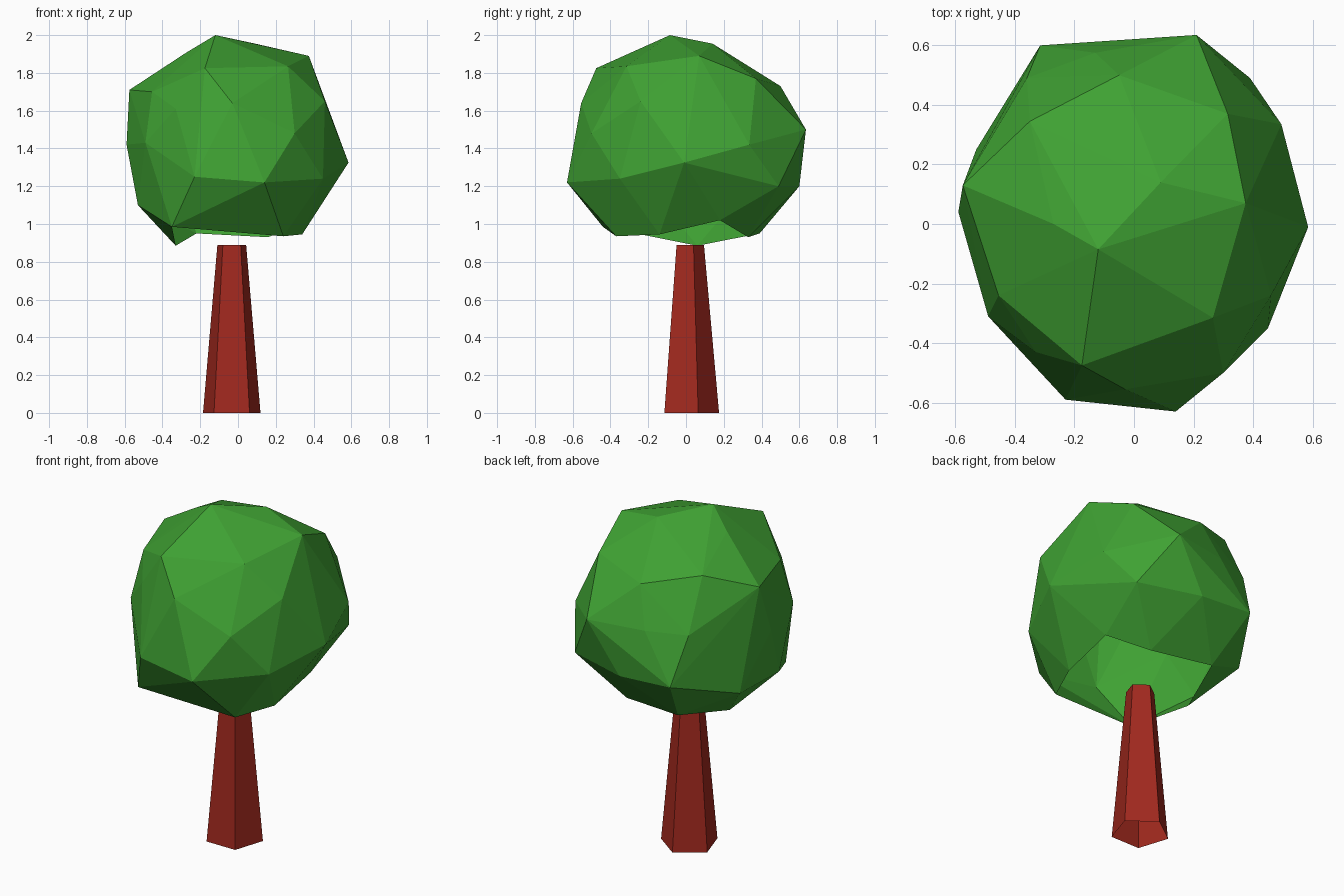
import bpy, bmesh
from math import radians
from mathutils import Matrix

if "Cube" in bpy.data.objects:
    bpy.data.objects.remove(bpy.data.objects["Cube"])


def finish(bm, name, color):
    mesh = bpy.data.meshes.new(name)
    bm.to_mesh(mesh)
    bm.free()
    mat = bpy.data.materials.new(name + "_colour")
    mat.diffuse_color = (*color, 1)
    mat.use_nodes = True
    mat.node_tree.nodes["Principled BSDF"].inputs["Base Color"].default_value = mat.diffuse_color
    mesh.materials.append(mat)
    obj = bpy.data.objects.new(name, mesh)
    bpy.context.collection.objects.link(obj)
    return obj


# Trunk: tapered open pentagon with a flat side to the front
H = 0.89
bm = bmesh.new()
bmesh.ops.create_cone(
    bm, cap_ends=False, segments=5, radius1=0.16, radius2=0.08, depth=H,
    matrix=Matrix.Translation((-0.033, 0.015, H / 2)))
top = max(bm.verts, key=lambda v: v.co.y)
offset = abs(top.co.x + 0.033)
if offset > 0.001:  # point one corner straight back
    bmesh.ops.rotate(bm, verts=bm.verts, cent=(-0.033, 0.015, 0),
                     matrix=Matrix.Rotation(radians(18), 3, 'Z'))
finish(bm, "trunk", (0.36, 0.022, 0.013))

# Crown: faceted shell stretched over irregular tiers, open underneath
cap = [(-.12, -.085, 2), (.09, .14, 1.955), (-.27, 0, 1.91), (.375, .07, 1.89),
       (.265, -.315, 1.835), (-.175, -.475, 1.825)]
shoulder = [(.315, .37, 1.77), (-.05, .5, 1.73), (-.35, .345, 1.8), (-.575, .13, 1.71),
            (-.455, -.24, 1.7), (-.33, -.43, 1.61), (-.03, -.555, 1.64), (.46, -.24, 1.65)]
middle = [(.21, .635, 1.5), (-.13, .575, 1.5), (-.36, .49, 1.5), (-.59, .04, 1.42),
          (-.49, -.31, 1.43), (.3, -.5, 1.48), (.585, -.01, 1.325), (.495, .335, 1.42)]
lower = [(.39, .49, 1.2), (.02, .6, 1.2), (-.315, .6, 1.22), (-.53, .25, 1.11),
         (-.53, -.12, 1.1), (-.23, -.59, 1.25), (.14, -.63, 1.22), (.45, -.35, 1.24)]
rim = [(-.33, .06, .885), (-.35, -.44, .985), (.24, -.37, .935), (.34, -.14, .945),
       (.35, .18, 1.02), (.16, .33, .93), (-.22, .39, .95)]
bm = bmesh.new()
for p in cap + shoulder + middle + lower + rim:
    bm.verts.new(p)
bmesh.ops.convex_hull(bm, input=bm.verts)
bmesh.ops.delete(bm, geom=[f for f in bm.faces if all(v.co.z < 1.03 for v in f.verts)],
                 context='FACES')
bmesh.ops.delete(bm, geom=[v for v in bm.verts if not v.link_faces], context='VERTS')
bmesh.ops.recalc_face_normals(bm, faces=bm.faces)
finish(bm, "crown", (0.05, 0.36, 0.033))
